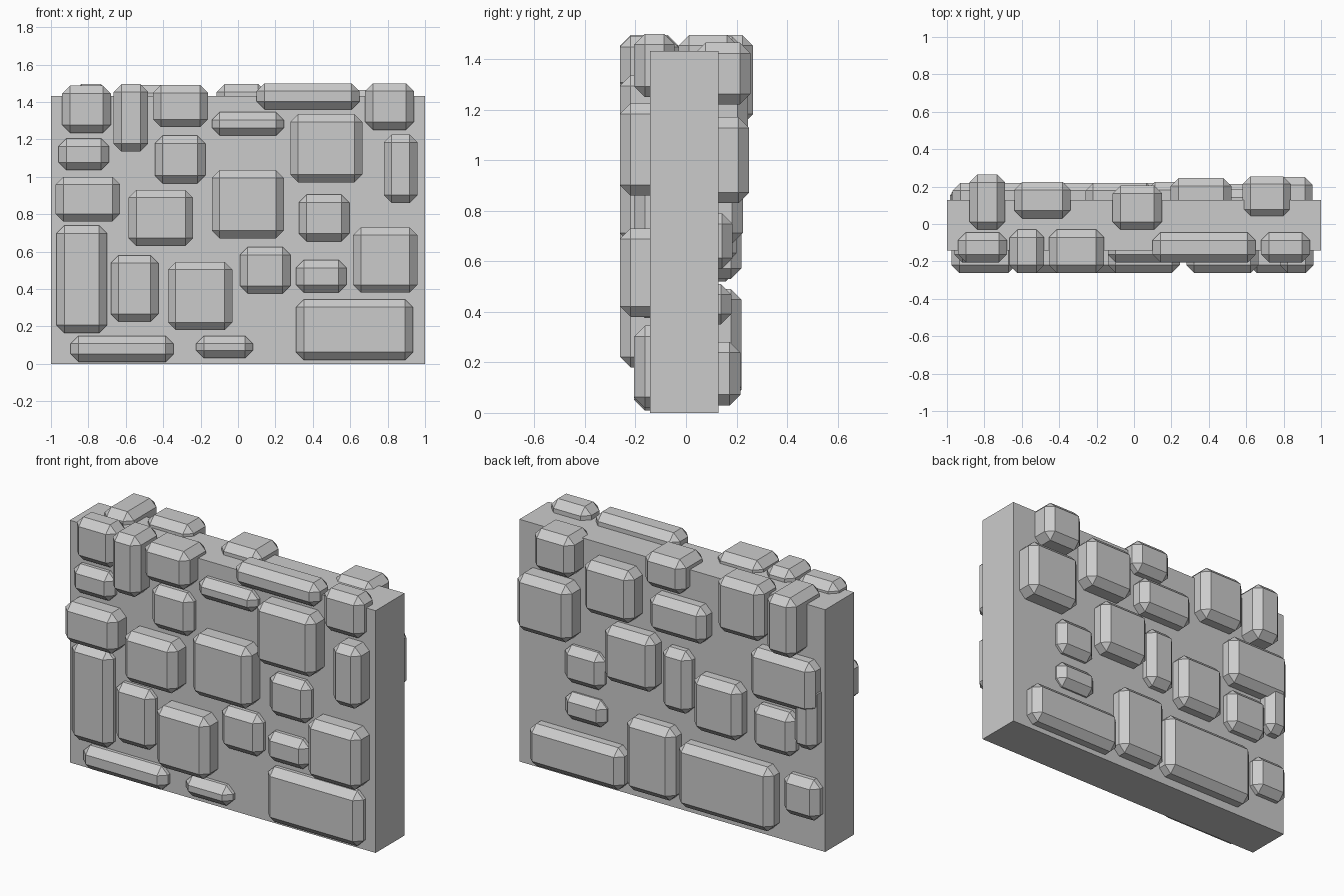
import bpy, bmesh


def box(name, x0, x1, y0, y1, z0, z1, chamfer=0.0):
    """Flat-shaded box between two corners, optionally with chamfered edges."""
    bm = bmesh.new()
    bmesh.ops.create_cube(bm, size=1)
    for v in bm.verts:
        v.co.x = x0 + (v.co.x + 0.5) * (x1 - x0)
        v.co.y = y0 + (v.co.y + 0.5) * (y1 - y0)
        v.co.z = z0 + (v.co.z + 0.5) * (z1 - z0)
    if chamfer:
        bmesh.ops.bevel(bm, geom=bm.edges[:], offset=chamfer, offset_type='OFFSET',
                        segments=1, profile=0.5, affect='EDGES')
    mesh = bpy.data.meshes.new(name)
    bm.to_mesh(mesh)
    bm.free()
    obj = bpy.data.objects.new(name, mesh)
    bpy.context.collection.objects.link(obj)
    return obj


CHAMFER = 0.042

# Core slab of the wall
box("wall_core", -1, 1, -0.143, 0.128, 0, 1.432)

# Front stones: x0, x1, z0, z1, grouped by how far they stand out
front_shallow = [
    (-.94, -.68, 1.235, 1.487), (.10, .65, 1.36, 1.50), (.68, .94, 1.25, 1.50),
    (-.14, .245, 1.22, 1.345), (-.96, -.69, 1.035, 1.205), (-.445, -.175, .965, 1.22),
    (.325, .595, .655, .905), (-.97, -.70, .165, .74), (-.68, -.425, .225, .58),
    (.01, .28, .375, .625), (.31, .58, .38, .555), (.31, .935, .02, .345),
    (-.895, -.345, .01, .15), (-.225, .08, .03, .15),
]
front_deep = [
    (-.665, -.48, 1.135, 1.495), (-.455, -.16, 1.265, 1.49), (.28, .665, .97, 1.335),
    (.78, .96, .86, 1.225), (-.975, -.63, .76, 1.00), (-.585, -.24, .63, .93),
    (-.14, .245, .67, 1.035), (-.375, -.03, .18, .545), (.615, .96, .38, .73),
]
for group, y0, y1 in ((front_shallow, -.205, -.045), (front_deep, -.262, -.03)):
    for x0, x1, z0, z1 in group:
        box("front_stone", x0, x1, y0, y1, z0, z1, CHAMFER)

# Back stones: x0, x1, outer y, z0, z1
back = [
    (.60, .955, .25, .83, 1.17), (.195, .52, .245, 1.05, 1.36), (-.26, .11, .22, 1.04, 1.26),
    (.43, .69, .185, .57, .79), (.07, .40, .225, .67, 1.0), (-.15, .04, .20, .59, .96),
    (-.49, -.18, .22, .53, .86), (-.97, -.55, .22, .82, 1.12), (-.975, -.83, .21, .60, .98),
    (-.83, -.555, .20, .52, .78), (.42, .69, .18, .35, .51), (.28, .90, .215, .03, .28),
    (-.06, .26, .22, .06, .49), (-.70, -.08, .22, .05, .43), (-.985, -.75, .195, .18, .42),
]
for x0, x1, y1, z0, z1 in back:
    box("back_stone", x0, x1, .04, y1, z0, z1, CHAMFER)

# Back stones that break the top edge: x0, x1, y0, y1, z0, z1
back_top = [
    (-.88, -.69, -.03, .265, 1.14, 1.495), (-.64, -.34, .03, .225, 1.16, 1.49),
    (-.115, .15, -.03, .205, 1.29, 1.495), (.58, .84, .035, .255, 1.22, 1.465),
]
for dims in back_top:
    box("back_top_stone", *dims, CHAMFER)
